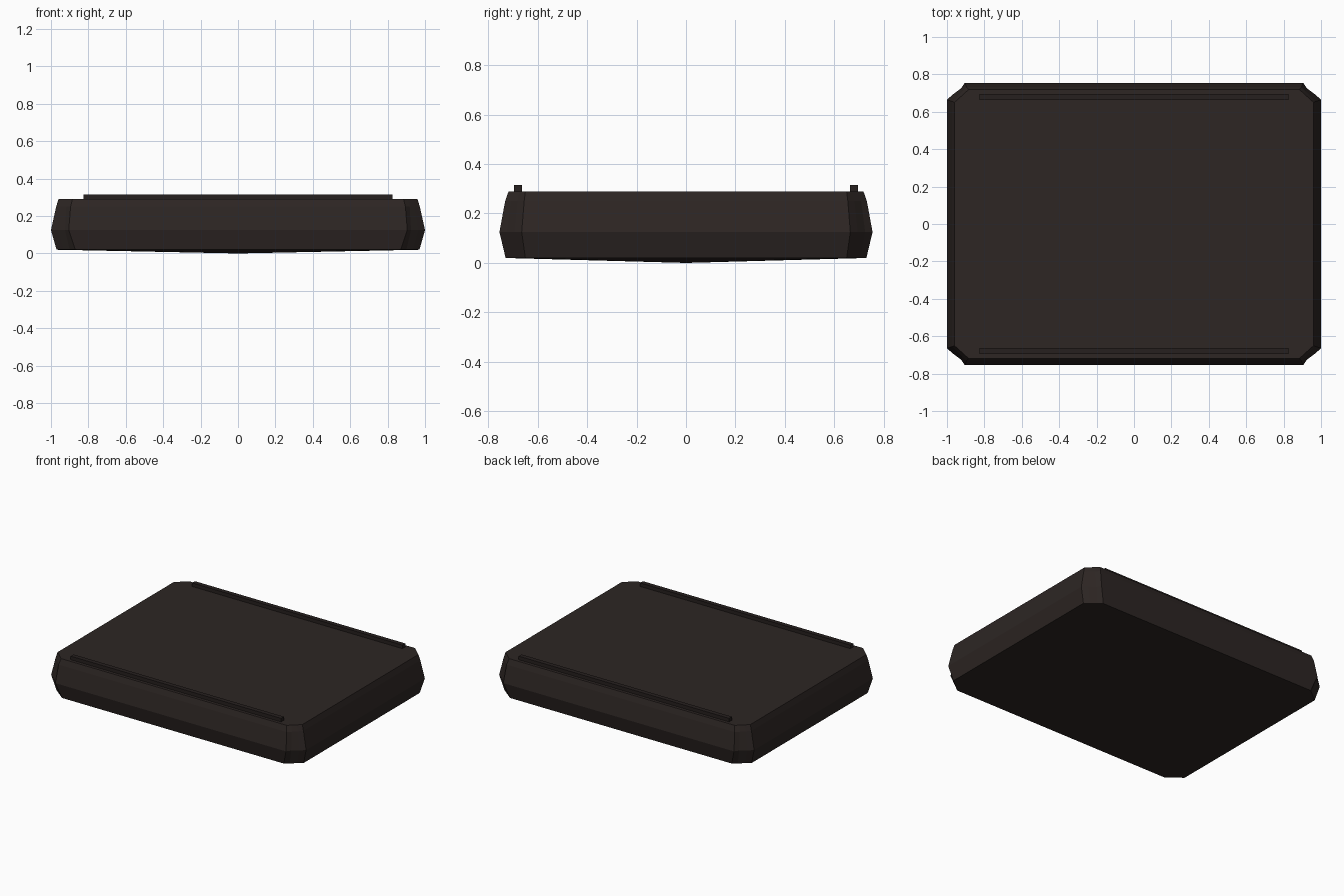
import bpy, bmesh

if "Cube" in bpy.data.objects:
    bpy.data.objects.remove(bpy.data.objects["Cube"])


def material(name, color):
    mat = bpy.data.materials.new(name)
    mat.diffuse_color = (*color, 1)
    mat.use_nodes = True
    mat.node_tree.nodes["Principled BSDF"].inputs["Base Color"].default_value = mat.diffuse_color
    return mat


def add_object(name, bm, mat):
    bmesh.ops.recalc_face_normals(bm, faces=bm.faces)
    mesh = bpy.data.meshes.new(name)
    bm.to_mesh(mesh)
    bm.free()
    mesh.materials.append(mat)
    obj = bpy.data.objects.new(name, mesh)
    bpy.context.collection.objects.link(obj)
    return obj


def ring(bm, corner, z):
    # Mirror one corner's points into all four quadrants, counter-clockwise
    points = []
    for sx, sy in ((1, 1), (-1, 1), (-1, -1), (1, -1)):
        quad = [(x * sx, y * sy, z) for x, y in corner]
        points += quad if sx * sy > 0 else quad[::-1]
    return [bm.verts.new(p) for p in points]


def straight(x_out, y_out, x_in, y_in):
    # Straight chamfer from the side edge to the front/back edge
    return [(x_out + (x_in - x_out) * t, y_in + (y_out - y_in) * t)
            for t in (0, 0.35, 0.7, 1)]


body_mat = material("dark_brown", (0.026, 0.019, 0.017))
rail_mat = material("darker_brown", (0.019, 0.014, 0.013))

# Slab body: chamfered outline, bulging at the waist, slightly domed underside
sections = [
    (0.02, straight(0.97, 0.73, 0.87, 0.65)),
    (0.125, [(1.0, 0.665), (0.965, 0.695), (0.925, 0.725), (0.905, 0.755)]),
    (0.25, straight(0.972, 0.732, 0.895, 0.655)),
    (0.29, straight(0.96, 0.718, 0.885, 0.65)),
]
bm = bmesh.new()
rings = [ring(bm, corner, z) for z, corner in sections]
count = len(rings[0])
for low, high in zip(rings, rings[1:]):
    for i in range(count):
        j = (i + 1) % count
        bm.faces.new((low[i], low[j], high[j], high[i]))
bm.faces.new(rings[-1])
centre = bm.verts.new((0, 0, 0))
for i in range(count):
    bm.faces.new((centre, rings[0][(i + 1) % count], rings[0][i]))
add_object("slab_body", bm, body_mat)

# Thin raised rails along the front and back of the top
for name, side in (("front_rail", -1), ("back_rail", 1)):
    bm = bmesh.new()
    bmesh.ops.create_cube(bm, size=1)
    bmesh.ops.scale(bm, vec=(1.65, 0.032, 0.045), verts=bm.verts)
    bmesh.ops.translate(bm, vec=(0, side * 0.68, 0.2925), verts=bm.verts)
    add_object(name, bm, rail_mat)
